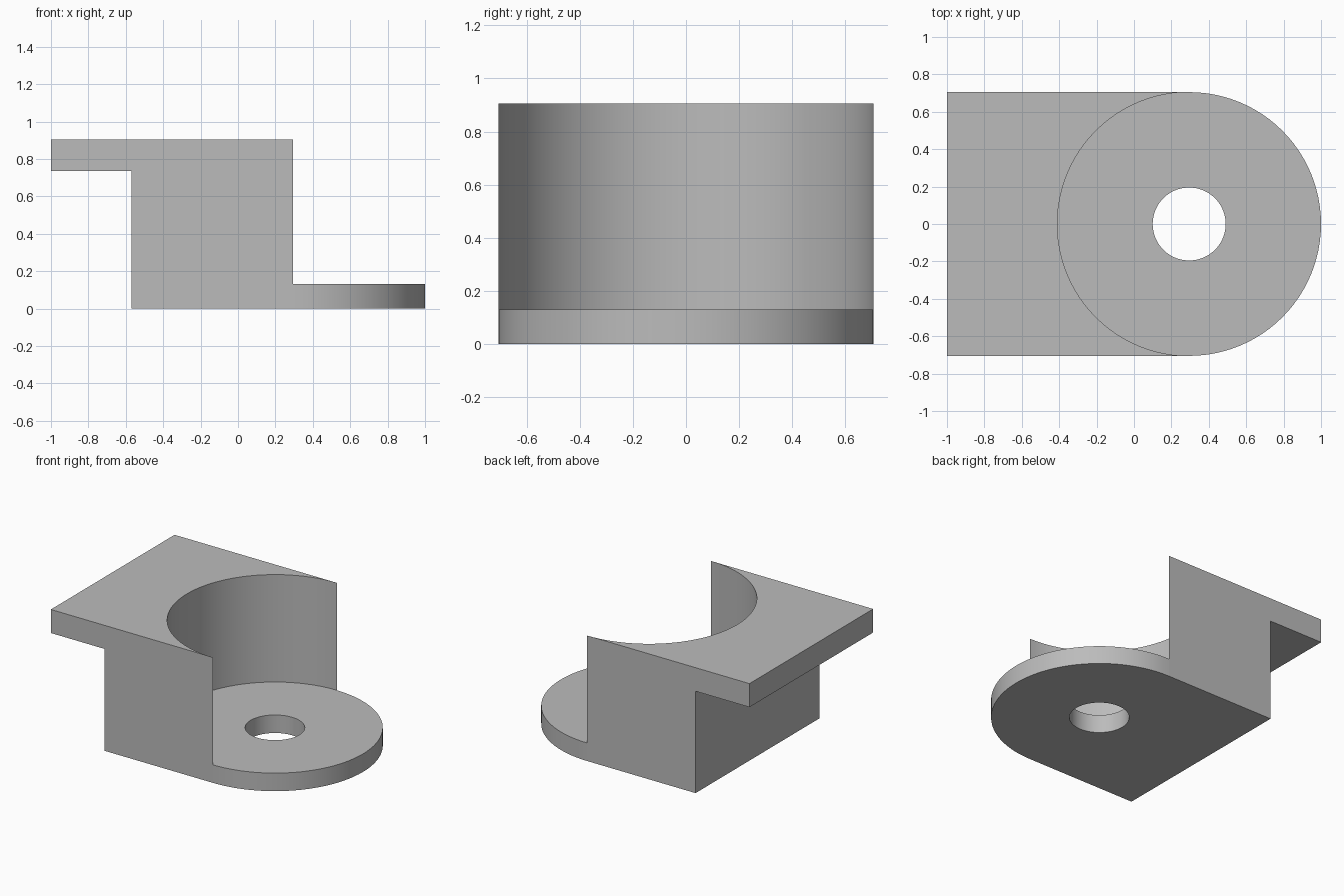
import bpy, bmesh, math

cube = bpy.data.objects.get("Cube")
if cube:
    bpy.data.objects.remove(cube, do_unlink=True)

# Main dimensions
CX, R, HOLE = 0.295, 0.705, 0.195
X_END, X_WALL = -1.0, -0.57
Z_BASE, Z_FLANGE, Z_TOP = 0.13, 0.735, 0.905
HALF = 48

grey = bpy.data.materials.new("plain_grey")
grey.use_nodes = True
colour = (0.5, 0.5, 0.5, 1.0)
grey.diffuse_color = colour
grey.node_tree.nodes["Principled BSDF"].inputs["Base Color"].default_value = colour

bm = bmesh.new()


def face(points, smooth=False):
    f = bm.faces.new([bm.verts.new(p) for p in points])
    f.smooth = smooth


def arc(radius, start):
    """Half circle around the hole axis, counter-clockwise from start."""
    angles = [start + math.pi * i / HALF for i in range(HALF + 1)]
    return [(CX + radius * math.cos(a), radius * math.sin(a)) for a in angles]


def at(points, z):
    return [(x, y, z) for x, y in points]


def strip(a, b, smooth=False):
    for i in range(len(a) - 1):
        face([a[i], a[i + 1], b[i + 1], b[i]], smooth)


right, left = arc(R, -math.pi / 2), arc(R, math.pi / 2)
hole_right, hole_left = arc(HOLE, -math.pi / 2), arc(HOLE, math.pi / 2)

# Flange top with the round cutout
face(at([(X_END, R)] + [(X_END, -R)] + left[::-1], Z_TOP))

# Flange underside, flange end and block back wall
for (xa, za), (xb, zb) in [((X_END, Z_TOP), (X_END, Z_FLANGE)),
                           ((X_END, Z_FLANGE), (X_WALL, Z_FLANGE)),
                           ((X_WALL, Z_FLANGE), (X_WALL, 0))]:
    face([(xa, -R, za), (xa, R, za), (xb, R, zb), (xb, -R, zb)])

# Side walls
side = [(X_END, Z_FLANGE), (X_WALL, Z_FLANGE), (X_WALL, 0), (CX, 0),
        (CX, Z_BASE), (CX, Z_TOP), (X_END, Z_TOP)]
for y in (-R, R):
    face([(x, y, z) for x, z in side])

# Curved pocket wall, rounded base edge and hole wall
strip(at(left, Z_BASE), at(left, Z_TOP), True)
strip(at(right, 0), at(right, Z_BASE), True)
for half in (hole_right, hole_left):
    strip(at(half, 0), at(half, Z_BASE), True)

# Base upper face around the hole
strip(at(right, Z_BASE), at(hole_right, Z_BASE))
strip(at(left, Z_BASE), at(hole_left, Z_BASE))

# Base underside
strip(at(right, 0), at(hole_right, 0))
face(at([(CX, R), (X_WALL, R), (X_WALL, -R), (CX, -R)] + hole_left[::-1], 0))

bmesh.ops.remove_doubles(bm, verts=bm.verts, dist=1e-5)
bmesh.ops.recalc_face_normals(bm, faces=bm.faces)

mesh = bpy.data.meshes.new("bracket_body")
bm.to_mesh(mesh)
bm.free()
mesh.materials.append(grey)
body = bpy.data.objects.new("bracket_body", mesh)
bpy.context.collection.objects.link(body)
